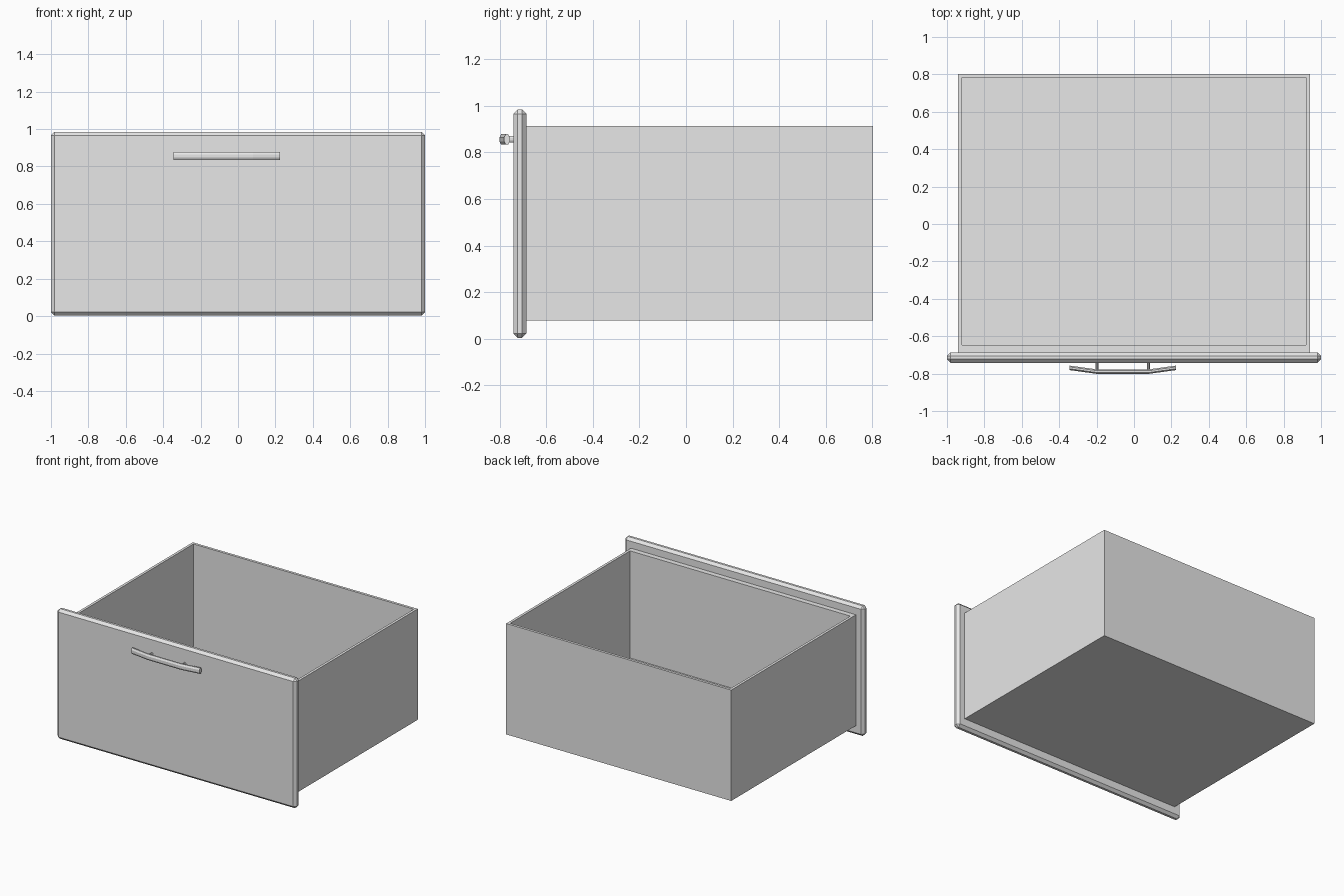
import bpy, bmesh, math
from mathutils import Vector

cube = bpy.data.objects.get("Cube")
if cube:
    bpy.data.objects.remove(cube, do_unlink=True)

grey = bpy.data.materials.new("plain grey")
grey.use_nodes = True
GREY = (0.8, 0.8, 0.8, 1)
grey.diffuse_color = GREY
grey.node_tree.nodes["Principled BSDF"].inputs["Base Color"].default_value = GREY


def finish(name, bm):
    bmesh.ops.recalc_face_normals(bm, faces=bm.faces)
    mesh = bpy.data.meshes.new(name)
    bm.to_mesh(mesh)
    bm.free()
    mesh.materials.append(grey)
    obj = bpy.data.objects.new(name, mesh)
    bpy.context.collection.objects.link(obj)
    return obj


def box(lo, hi):
    bm = bmesh.new()
    bmesh.ops.create_cube(bm, size=1)
    lo, hi = Vector(lo), Vector(hi)
    bmesh.ops.scale(bm, vec=hi - lo, verts=bm.verts)
    bmesh.ops.translate(bm, vec=(lo + hi) / 2, verts=bm.verts)
    return bm


def top_face(bm):
    return max(bm.faces, key=lambda f: f.calc_center_median().z)


# Open drawer box: inset the top face into a rim, then sink the inside
bm = box((-0.94, -0.686, 0.077), (0.94, 0.803, 0.914))
top = top_face(bm)
bmesh.ops.inset_region(bm, faces=[top], thickness=0.028)
for v in top.verts:
    if v.co.y < 0:
        v.co.y = -0.647
inner = bmesh.ops.extrude_discrete_faces(bm, faces=[top])["faces"][0]
for v in inner.verts:
    v.co.z = 0.105
finish("drawer_box", bm)

# Front panel with chamfered edges
panel = finish("front_panel", box((-1, -0.742, 0.003), (1, -0.686, 0.985)))
bevel = panel.modifiers.new("chamfer", "BEVEL")
bevel.width = 0.019
bevel.segments = 1


# Flattened tube with an octagonal section, swept along a list of points
def tube(name, points, across, radius_a, radius_z, sides=8):
    bm = bmesh.new()
    rings = []
    for p in points:
        ring = []
        for i in range(sides):
            a = math.tau * (i + 0.5) / sides
            offset = Vector(across) * radius_a * math.cos(a)
            offset.z = radius_z * math.sin(a)
            ring.append(bm.verts.new(Vector(p) + offset))
        rings.append(ring)
    for r, s in zip(rings, rings[1:]):
        for i in range(sides):
            j = (i + 1) % sides
            bm.faces.new((r[i], r[j], s[j], s[i]))
    bm.faces.new(rings[0])
    bm.faces.new(rings[-1])
    return finish(name, bm)


# Bowed handle bar and its two posts
HX, HZ = -0.06, 0.856
bar = [(HX + dx, y, HZ) for dx, y in
       ((-0.285, -0.769), (-0.14, -0.789), (0.14, -0.789), (0.285, -0.769))]
tube("handle_bar", bar, (0, 1, 0), 0.013, 0.024)
for side, name in ((1, "left_handle_post"), (-1, "right_handle_post")):
    x = HX + side * 0.138
    tube(name, [(x, -0.786, HZ), (x, -0.735, HZ)], (1, 0, 0), 0.009, 0.015)
